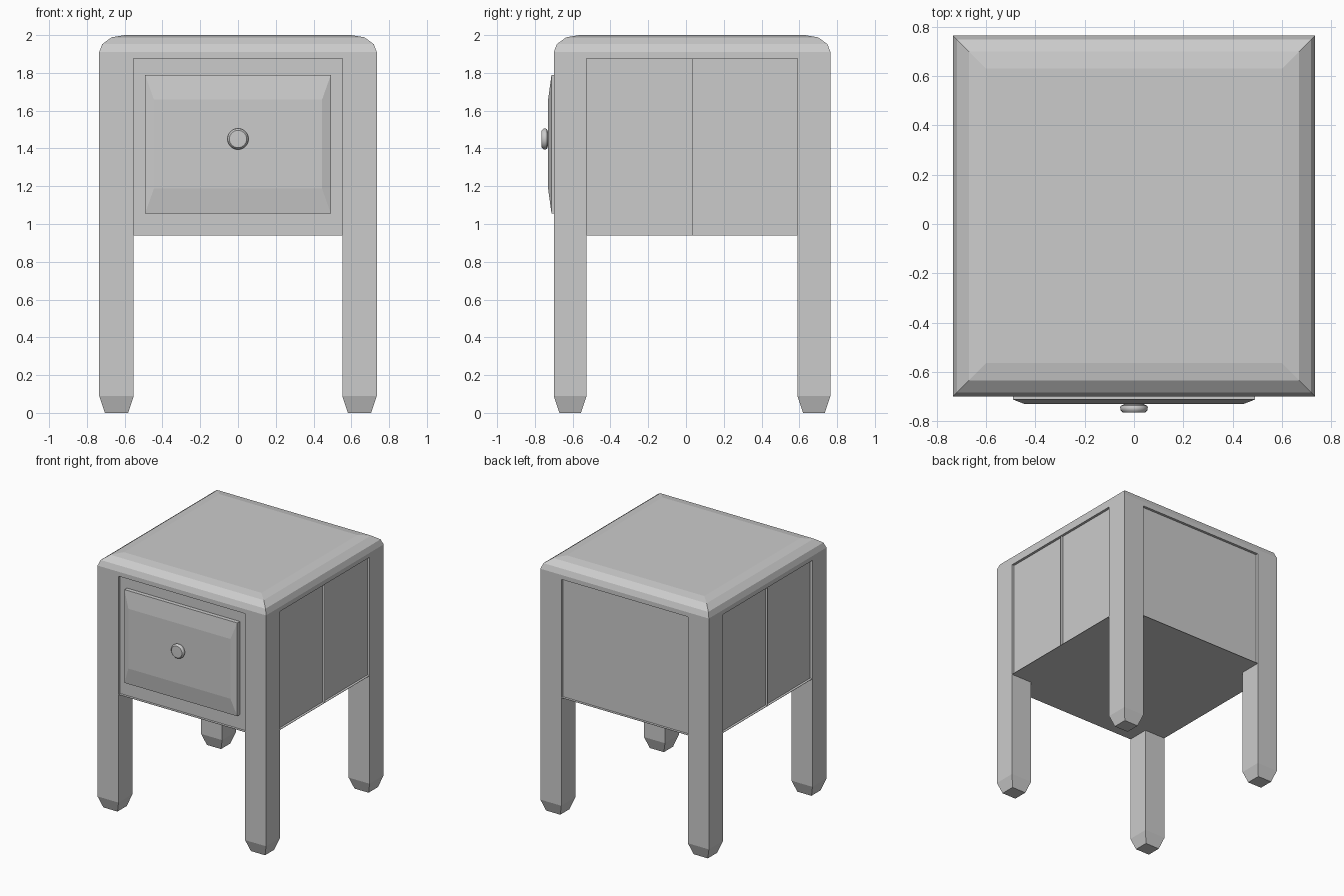
import bpy, bmesh, math

if "Cube" in bpy.data.objects:
    bpy.data.objects.remove(bpy.data.objects["Cube"])

X, Y0, Y1 = 0.735, -0.70, 0.765      # outer faces of the cabinet
LX, LY0, LY1 = 0.552, -0.526, 0.59   # inner faces of the legs
REC = 0.02                           # panel recess depth
CASE_Z, CAP_Z = 0.94, 1.875


def finish(name, bm):
    bmesh.ops.recalc_face_normals(bm, faces=bm.faces)
    me = bpy.data.meshes.new(name)
    bm.to_mesh(me)
    bm.free()
    ob = bpy.data.objects.new(name, me)
    bpy.context.collection.objects.link(ob)
    return ob


def rect(x0, x1, y0, y1, z):
    return [(x0, y0, z), (x1, y0, z), (x1, y1, z), (x0, y1, z)]


def loft(name, rings):
    """Skin a stack of four-point rings and close both ends."""
    bm = bmesh.new()
    rows = [[bm.verts.new(p) for p in r] for r in rings]
    for a, b in zip(rows, rows[1:]):
        for i in range(4):
            j = (i + 1) % 4
            bm.faces.new((a[i], a[j], b[j], b[i]))
    bm.faces.new(rows[0])
    if len(rows) > 1:
        bm.faces.new(rows[-1])
    return finish(name, bm)


# Top with rounded edge
cap = [(0, CAP_Z), (0, 1.91), (0.016, 1.952), (0.065, 1.988), (0.135, 2.0)]
loft("top", [rect(-X + i, X - i, Y0 + i, Y1 - i, z) for i, z in cap])

# Four legs with tapered feet
for sx, side in ((-1, "left"), (1, "right")):
    for ya, yb, end in ((Y0, LY0, "front"), (LY1, Y1, "back")):
        xa, xb = sorted((sx * LX, sx * X))
        loft(f"{end}_{side}_leg",
             [rect(xa + i, xb - i, ya + i, yb - i, z)
              for i, z in ((0.03, 0), (0, 0.09), (0, CAP_Z))])

# Recessed case panels
loft("case", [rect(-X + REC, X - REC, Y0 + REC, Y1 - REC, z)
              for z in (CASE_Z + 0.003, CAP_Z + 0.005)])

# Thin bottom board, reaching the outer faces as a ledge
E = 0.001
loft("bottom_board", [rect(-X + E, X - E, Y0 + E, Y1 - E, z)
                      for z in (CASE_Z, CASE_Z + 0.003)])

# Thin upright fin in the middle of each side panel
YM = (Y0 + Y1) / 2
for sx, side in ((-1, "left"), (1, "right")):
    xa, xb = sorted((sx * (X - REC - 0.005), sx * X))
    loft(f"{side}_panel_fin", [rect(xa, xb, YM - E, YM + E, z)
                               for z in (CASE_Z, CAP_Z)])

# Drawer front with raised bevelled face
W, Z0, Z1 = 0.492, 1.055, 1.79
loft("drawer_front",
     [[(-W + i, y, Z0 + k), (W - i, y, Z0 + k), (W - i, y, Z1 - k), (-W + i, y, Z1 - k)]
      for y, i, k in ((-0.67, 0, 0), (-0.712, 0, 0), (-0.73, 0.047, 0.132))])

# Round knob, turned around the y axis
profile = [(0.038, -0.722), (0.040, -0.732), (0.053, -0.737), (0.056, -0.745),
           (0.055, -0.755), (0.046, -0.764), (0.0, -0.765)]
bm = bmesh.new()
vs = [bm.verts.new((r, y, 1.45)) for r, y in profile]
es = [bm.edges.new(p) for p in zip(vs, vs[1:])]
bmesh.ops.spin(bm, geom=vs + es, cent=(0, 0, 1.45), axis=(0, 1, 0),
               angle=math.tau, steps=24)
bmesh.ops.remove_doubles(bm, verts=bm.verts, dist=1e-4)
knob = finish("knob", bm)
bpy.context.view_layer.objects.active = knob
knob.select_set(True)
bpy.ops.object.shade_smooth_by_angle(angle=math.radians(40))
